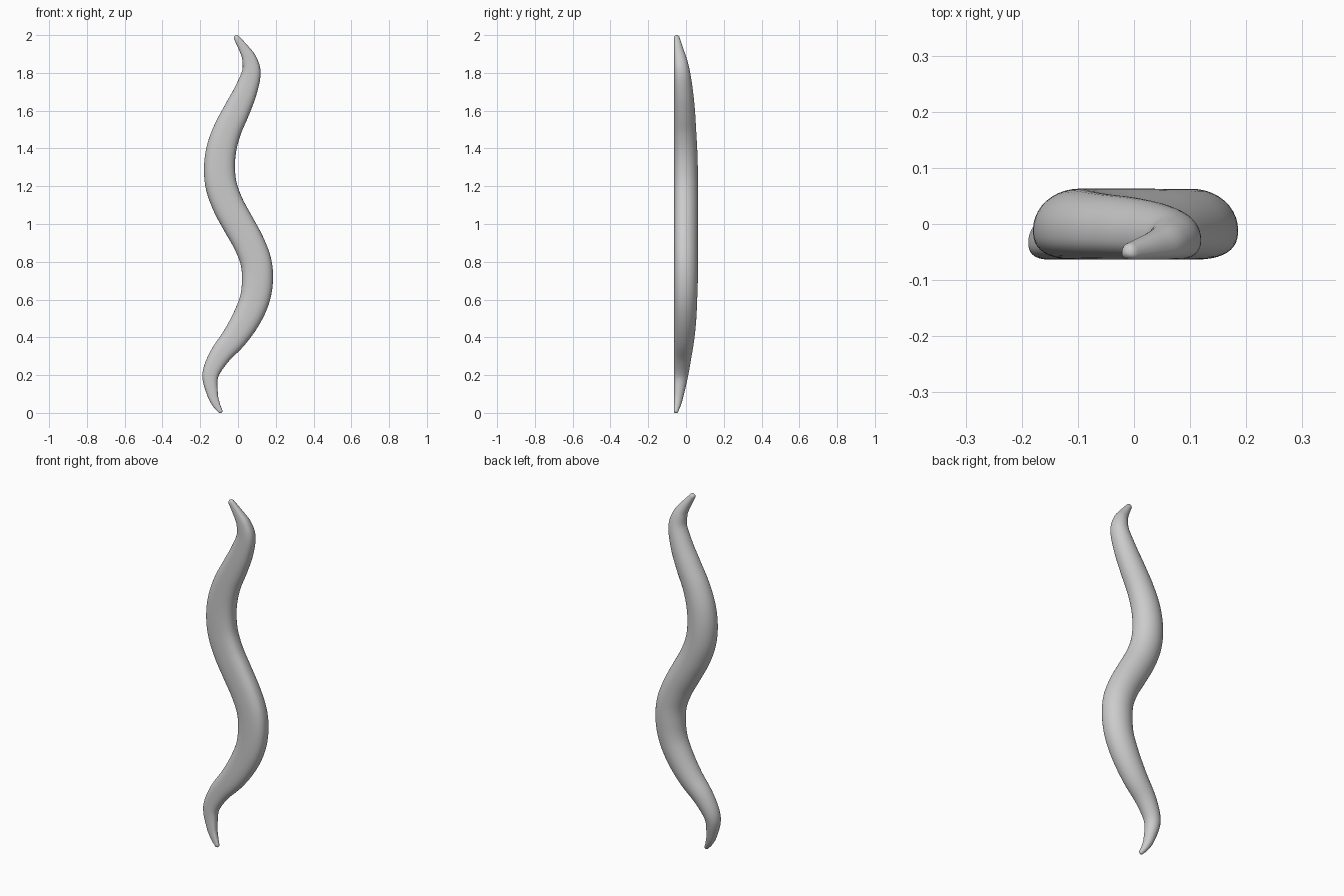
import bpy, bmesh, math
from mathutils import Vector

if "Cube" in bpy.data.objects:
    bpy.data.objects.remove(bpy.data.objects["Cube"])

# Centre line of the body: x, z, half width
PATH = [(-0.094, 0.010, 0.012), (-0.115, 0.045, 0.020), (-0.135, 0.1, 0.029), (-0.146, 0.2, 0.043),
        (-0.098, 0.3, 0.055), (-0.018, 0.4, 0.067), (0.045, 0.5, 0.075),
        (0.088, 0.6, 0.079), (0.103, 0.7, 0.082), (0.095, 0.8, 0.082),
        (0.057, 0.9, 0.082), (0.002, 1.0, 0.083), (-0.052, 1.1, 0.083),
        (-0.088, 1.2, 0.083), (-0.098, 1.3, 0.082), (-0.087, 1.4, 0.079),
        (-0.055, 1.5, 0.074), (-0.007, 1.6, 0.069), (0.039, 1.7, 0.061),
        (0.070, 1.8, 0.050), (0.061, 1.87, 0.039), (0.036, 1.92, 0.028), (-0.006, 1.984, 0.016)]
FRONT_Y = -0.0635
SIDES, STEPS = 40, 6


def catmull(points, steps):
    p = [points[0] * 2 - points[1]] + points + [points[-1] * 2 - points[-2]]
    out = []
    for i in range(1, len(p) - 2):
        a, b, c, d = p[i - 1:i + 3]
        for k in range(steps):
            t = k / steps
            out.append(0.5 * (2 * b + (c - a) * t + (2 * a - 5 * b + 4 * c - d) * t ** 2
                              + (3 * b - a - 3 * c + d) * t ** 3))
    return out + [points[-1]]


def ring(bm, x, z, side, r, scale=1.0):
    # Domed back, flattened front resting on one plane
    h = 2 * r - 5.66 * r * r
    low = 0.42 * h
    verts = []
    for k in range(SIDES):
        a = math.tau * k / SIDES
        c, s = math.cos(a), math.sin(a)
        e = 1.0 if s >= 0 else 0.78
        u = math.copysign(abs(c) ** e, c) * r * scale
        v = math.copysign(abs(s) ** e, s) * (h - low if s >= 0 else low) * scale
        verts.append(bm.verts.new((x + side.x * u, FRONT_Y + low + v, z + side.y * u)))
    return verts


samples = catmull([Vector(p) for p in PATH], STEPS)
bm = bmesh.new()
rings = []
last = len(samples) - 1
for i, p in enumerate(samples):
    q = samples[min(i + 1, last)] - samples[max(i - 1, 0)]
    tan = Vector((q.x, q.y)).normalized()
    side = Vector((tan.y, -tan.x))
    # Rounded tips: shrinking rings past both ends
    tips = [(p.x + sg * tan.x * p.z * math.sin(a), p.y + sg * tan.y * p.z * math.sin(a), math.cos(a))
            for sg in [-1 if i == 0 else 1] for a in (0.4, 0.8, 1.15, 1.45)]
    body = [(p.x, p.y, 1.0)]
    if i == 0:
        body = tips[::-1] + body
    elif i == last:
        body = body + tips
    for x, z, sc in body:
        rings.append(ring(bm, x, z, side, p.z, sc))

for a, b in zip(rings, rings[1:]):
    for k in range(SIDES):
        n = (k + 1) % SIDES
        bm.faces.new((a[k], a[n], b[n], b[k]))
bm.faces.new(rings[0])
bm.faces.new(rings[-1])
bmesh.ops.recalc_face_normals(bm, faces=bm.faces)
for f in bm.faces:
    f.smooth = True

mesh = bpy.data.meshes.new("worm_body")
bm.to_mesh(mesh)
bm.free()
worm = bpy.data.objects.new("worm_body", mesh)
bpy.context.collection.objects.link(worm)
